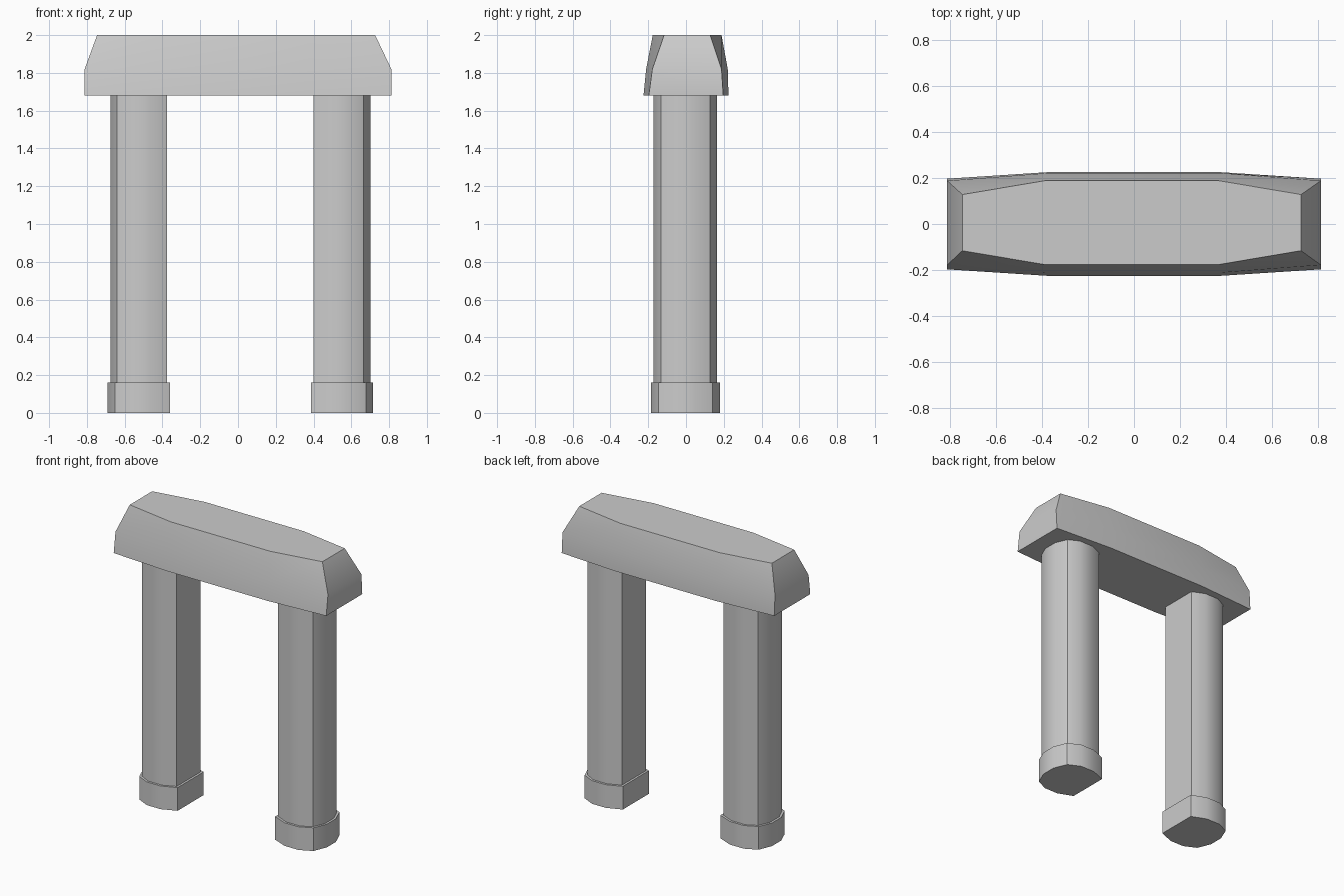
import bpy
import bmesh
from math import radians

if "Cube" in bpy.data.objects:
    bpy.data.objects.remove(bpy.data.objects["Cube"])


def loft(name, rings):
    """Closed solid skinned through equal-length rings of 3D points."""
    bm = bmesh.new()
    loops = [[bm.verts.new(p) for p in ring] for ring in rings]
    n = len(loops[0])
    for lo, hi in zip(loops, loops[1:]):
        for i in range(n):
            j = (i + 1) % n
            bm.faces.new((lo[i], lo[j], hi[j], hi[i]))
    bm.faces.new(loops[0][::-1])
    bm.faces.new(loops[-1])
    bmesh.ops.recalc_face_normals(bm, faces=bm.faces)
    mesh = bpy.data.meshes.new(name)
    bm.to_mesh(mesh)
    bm.free()
    obj = bpy.data.objects.new(name, mesh)
    bpy.context.collection.objects.link(obj)
    bpy.ops.object.select_all(action='DESELECT')
    obj.select_set(True)
    bpy.context.view_layer.objects.active = obj
    bpy.ops.object.shade_smooth_by_angle(angle=radians(30))
    return obj


def post_section(side, grow, z):
    """Flat inner face, bowed front, back and outer face."""
    half = [(0.388 - grow, 0.130 + grow * 0.8), (0.475, 0.168 + grow),
            (0.580, 0.168 + grow), (0.653 + grow * 0.8, 0.130 + grow * 0.8),
            (0.688 + grow, 0.050)]
    pts = [(x, -y) for x, y in half] + [(x, y) for x, y in reversed(half)]
    return [(0.0125 + side * x, y - 0.003, z) for x, y in pts]


# Posts and their wider feet, mirrored left and right
for side, label in ((-1, "left"), (1, "right")):
    loft(label + "_post", [post_section(side, 0.0, z) for z in (0.16, 1.68)])
    loft(label + "_foot", [post_section(side, 0.015, z) for z in (0.0, 0.16)])


def lintel_ring(z, x_end, y_end, y_mid, dx=0.0, dy=0.0):
    """Eight-sided outline, wider along the middle than at the ends."""
    quarter = [(-x_end, -y_end), (-0.38, -y_mid), (0.38, -y_mid), (x_end, -y_end)]
    pts = quarter + [(x, -y) for x, y in reversed(quarter)]
    return [(x + dx, y + dy, z) for x, y in pts]


# Lintel stone with sloped upper sides
loft("lintel", [
    lintel_ring(1.68, 0.812, 0.197, 0.225),
    lintel_ring(1.82, 0.812, 0.183, 0.216, 0.0, 0.005),
    lintel_ring(2.00, 0.736, 0.122, 0.182, -0.01, 0.006),
])
